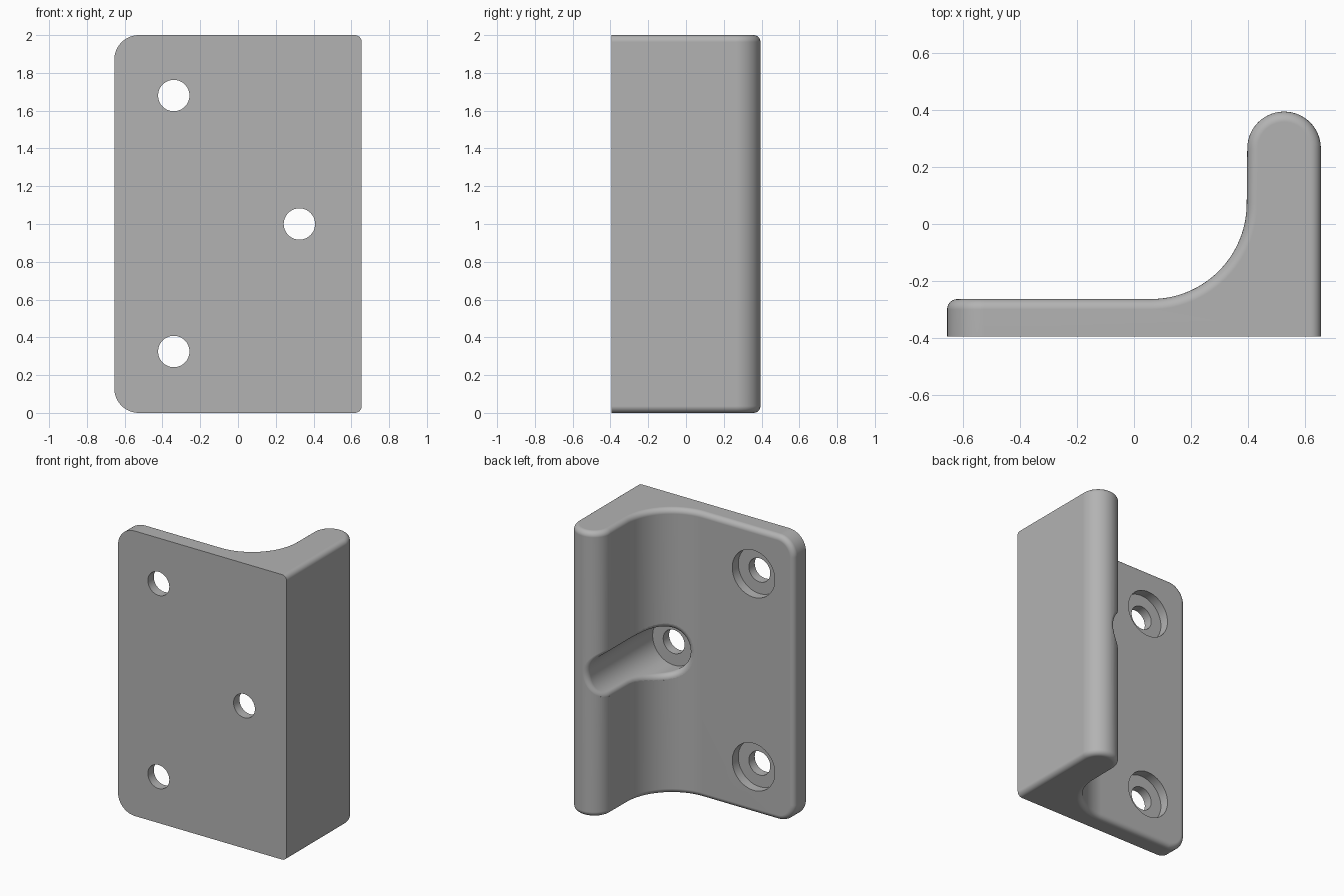
import bpy, bmesh
from math import pi, sin, cos, acos, sqrt
from mathutils import Vector

cube = bpy.data.objects.get("Cube")
if cube:
    bpy.data.objects.remove(cube)

HALF_X, FRONT, PLATE, HEIGHT = 0.655, -0.395, -0.263, 2.0
COVE, COVE_R = Vector((0.06, 0.072)), 0.335      # inner corner sweep
NOSE, NOSE_R = Vector((0.526, 0.265)), 0.129     # rounded end of the flange
HOLE_R, BORE_R, FLOOR, ROUND = 0.083, 0.165, -0.33, 0.036
SIDE_HOLES = [(-0.34, 0.325), (-0.34, 1.68)]
MID_HOLE = (0.325, 1.0)


def make_object(name, bm):
    bmesh.ops.recalc_face_normals(bm, faces=bm.faces[:])
    mesh = bpy.data.meshes.new(name)
    bm.to_mesh(mesh)
    bm.free()
    obj = bpy.data.objects.new(name, mesh)
    bpy.context.collection.objects.link(obj)
    return obj


def arc(centre, radius, start, end, steps):
    angles = [start + (end - start) * i / steps for i in range(steps + 1)]
    return [centre + radius * Vector((cos(a), sin(a))) for a in angles]


def cylinder(name, x, z, radius, y0, y1, sides=64):
    bm = bmesh.new()
    ring = [bm.verts.new((x + radius * cos(2 * pi * i / sides), y0,
                          z + radius * sin(2 * pi * i / sides))) for i in range(sides)]
    face = bm.faces.new(ring)
    new = bmesh.ops.extrude_face_region(bm, geom=[face])["geom"]
    bmesh.ops.translate(bm, vec=(0, y1 - y0, 0),
                        verts=[v for v in new if isinstance(v, bmesh.types.BMVert)])
    return make_object(name, bm)


def rounded_pocket(name):
    """Cutter for the middle bore, flared by a rolling-ball round along its rim."""
    x0, z0 = MID_HOLE
    reach = BORE_R + ROUND
    a0 = -acos((x0 - reach - COVE.x) / (COVE_R + ROUND))
    b1 = acos((x0 + reach - NOSE.x) / (NOSE_R - ROUND))
    n, stations = 20, []
    for i in range(n + 1):
        d = Vector((cos(a0 * (1 - (i / n) ** 2)), sin(a0 * (1 - (i / n) ** 2))))
        stations.append((COVE + d * (COVE_R + ROUND), -d))
    for i in range(n + 1):
        b = pi - (pi - b1) * (1 - (1 - i / n) ** 2)
        d = Vector((cos(b), sin(b)))
        stations.append((NOSE + d * (NOSE_R - ROUND), d))

    def section(station, side):
        c, normal = station
        dx = c.x - x0
        dz = side * sqrt(max(0, reach ** 2 - dx ** 2))
        ball = Vector((c.x, c.y, z0 + dz))
        out = Vector((normal.x, normal.y, 0))
        inward = Vector((-dx, 0, -dz)).normalized()
        pts = [ball + out * (ROUND + 0.03)]
        pts += [ball + ROUND * out.slerp(inward, k / 8) for k in range(9)]
        pts.append(Vector((pts[-1].x, FLOOR, pts[-1].z)))
        return pts

    bm = bmesh.new()
    last = len(stations) - 1
    upper = [[bm.verts.new(p) for p in section(s, 1)] for s in stations]
    lower = [upper[i] if i in (0, last) else
             [bm.verts.new(p) for p in section(s, -1)] for i, s in enumerate(stations)]
    for rows in (upper, lower):
        for r, q in zip(rows, rows[1:]):
            for k in range(len(r) - 1):
                bm.faces.new((r[k], r[k + 1], q[k + 1], q[k]))
    # Close the outer end with a ladder of strips, and the floor with one face
    for i in range(last):
        strip = [upper[i][0], upper[i + 1][0], lower[i + 1][0], lower[i][0]]
        bm.faces.new(list(dict.fromkeys(strip)))
    bm.faces.new([r[-1] for r in upper] + [r[-1] for r in lower[-2:0:-1]])
    return make_object(name, bm)


# Bracket body: L-shaped profile extruded upward
bm = bmesh.new()
profile = [Vector((-HALF_X, FRONT)), Vector((HALF_X, FRONT))]
profile += arc(NOSE, NOSE_R, 0, pi, 28)
profile += arc(COVE, COVE_R, 0, -pi / 2, 28)
profile.append(Vector((-HALF_X, PLATE)))
base = bm.faces.new([bm.verts.new((p.x, p.y, 0)) for p in profile])
new = bmesh.ops.extrude_face_region(bm, geom=[base])["geom"]
bmesh.ops.translate(bm, vec=(0, 0, HEIGHT),
                    verts=[v for v in new if isinstance(v, bmesh.types.BMVert)])
bmesh.ops.recalc_face_normals(bm, faces=bm.faces[:])

# Large corner rounds on the free side of the plate
corners = [e for e in bm.edges if all(v.co.x < -HALF_X + 0.001 for v in e.verts)
           and abs(e.verts[0].co.y - e.verts[1].co.y) > 0.05]
bmesh.ops.bevel(bm, geom=corners, offset=0.13, segments=12, profile=0.5, affect='EDGES')

# Small round on every sharp edge except those of the flat front
rim = [e for e in bm.edges if e.calc_face_angle(0) > 0.5
       and any(v.co.y > FRONT + 0.001 for v in e.verts)]
bmesh.ops.bevel(bm, geom=rim, offset=ROUND, segments=6, profile=0.5,
                affect='EDGES', clamp_overlap=False)
bracket = make_object("corner_bracket", bm)

# Screw holes, counterbores and the rounded pocket
cutters = [rounded_pocket("pocket_cutter")]
for x, z in SIDE_HOLES:
    cutters.append(cylinder("counterbore_cutter", x, z, BORE_R, FLOOR, 0))
for x, z in SIDE_HOLES + [MID_HOLE]:
    cutters.append(cylinder("hole_cutter", x, z, HOLE_R, FRONT - 0.1, FLOOR + 0.05))

bpy.ops.object.select_all(action='DESELECT')
bracket.select_set(True)
bpy.context.view_layer.objects.active = bracket
for cutter in cutters:
    cutter.hide_render = True
    mod = bracket.modifiers.new("cut", 'BOOLEAN')
    mod.operation, mod.solver, mod.object = 'DIFFERENCE', 'EXACT', cutter
    bpy.ops.object.modifier_apply(modifier=mod.name)
    bpy.data.objects.remove(cutter)

# Smooth shading with crisp flats
bpy.ops.object.shade_smooth_by_angle(angle=0.5)
weighted = bracket.modifiers.new("weighted_normals", 'WEIGHTED_NORMAL')
weighted.keep_sharp = True

grey = bpy.data.materials.new("plain_grey")
grey.use_nodes = True
grey.diffuse_color = (0.45, 0.45, 0.45, 1)
grey.node_tree.nodes["Principled BSDF"].inputs["Base Color"].default_value = (0.45, 0.45, 0.45, 1)
bracket.data.materials.clear()
bracket.data.materials.append(grey)
